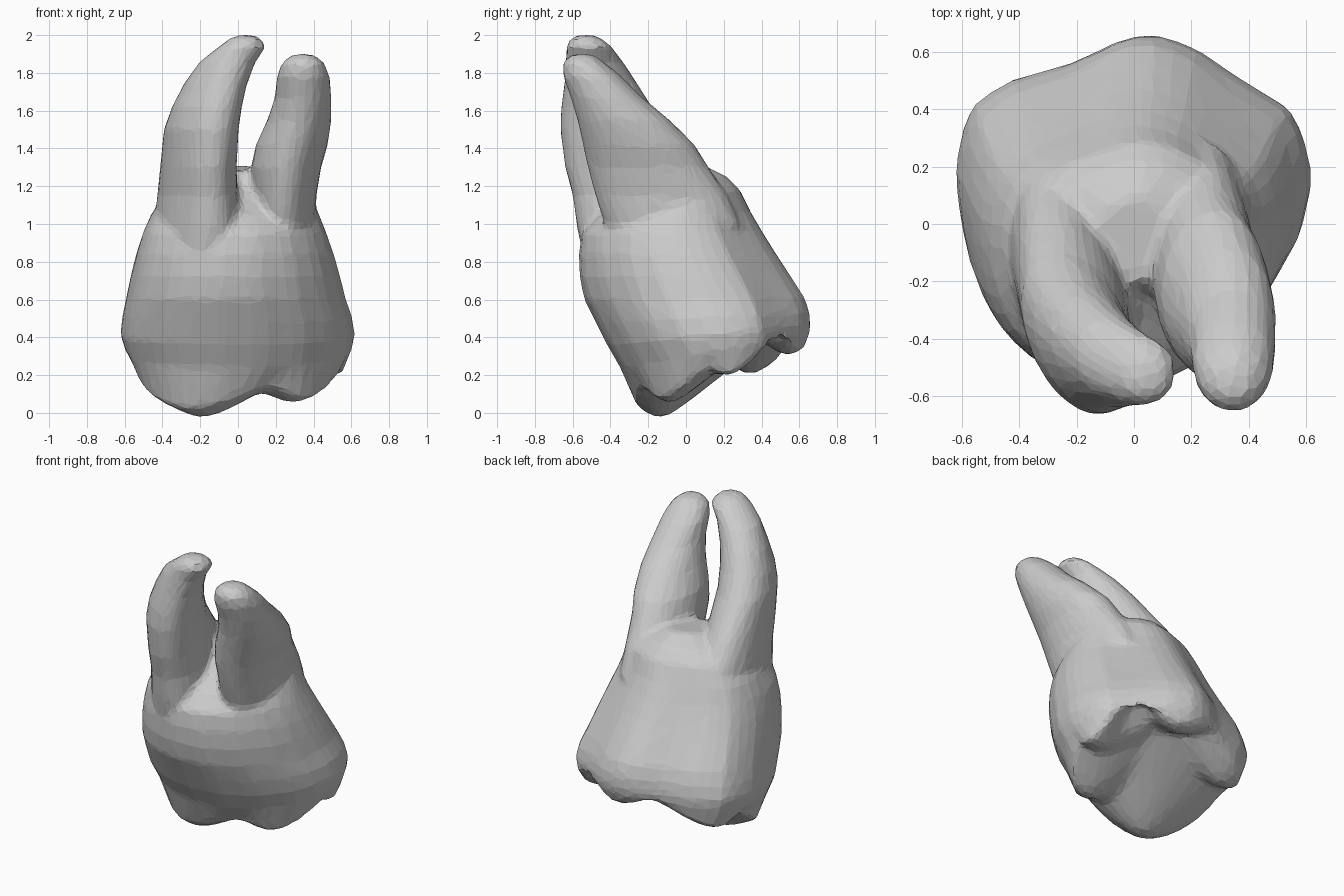
import bpy, bmesh, math
from mathutils import Vector

N = 48
bm = bmesh.new()


def loft(rings):
    """Skin a stack of closed rings and cap both ends."""
    loops = [[bm.verts.new(p) for p in ring] for ring in rings]
    for a, b in zip(loops, loops[1:]):
        for i in range(N):
            j = (i + 1) % N
            bm.faces.new((a[i], a[j], b[j], b[i]))
    bm.faces.new(loops[0][::-1])
    bm.faces.new(loops[-1])


def bump(d, w):
    return math.exp(-(d / w) ** 2)


# Five-cornered crown section in unit size, anticlockwise
OUTLINE = [(1, .05), (.96, .3), (.89, .49), (.6, .7), (.33, .91), (.08, 1),
           (-.1, .94), (-.35, .8), (-.72, .68), (-.9, .54), (-.97, .35),
           (-1, .1), (-.97, -.2), (-.92, -.45), (-.82, -.63), (-.68, -.79),
           (-.45, -.93), (-.15, -1), (.2, -.96), (.55, -.78), (.8, -.52),
           (.94, -.25)]


def outline_radius(t):
    """Distance from the centre to the crown outline at angle t."""
    d = Vector((math.cos(t), math.sin(t)))
    for i, p in enumerate(OUTLINE):
        p, q = Vector(p), Vector(OUTLINE[(i + 1) % len(OUTLINE)])
        e = q - p
        det = d.x * e.y - d.y * e.x
        r = (p.x * e.y - p.y * e.x) / det
        u = (p.x * d.y - p.y * d.x) / det
        if r > 0 and -1e-6 <= u <= 1 + 1e-6:
            return r
    return 1


ANGLES = [2 * math.pi * i / N for i in range(N)]
RADII = [outline_radius(t) for t in ANGLES]


def body_ring(fy, fz, by, bz, xl, xr, blend=1.0):
    """Tilted section from a front point to a back point; blend 0 is round."""
    ring = []
    for t, r in zip(ANGLES, RADII):
        r = 1 + (r - 1) * blend
        c, s = r * math.cos(t), r * math.sin(t)
        x = (xl + xr) / 2 + (xr - xl) / 2 * c
        k = (s + 1) / 2
        ring.append(Vector((x, fy + (by - fy) * k, fz + (bz - fz) * k)))
    return ring


def root_ring(z, cx, cy, rx, ry, lean=0.0):
    """Oval section; lean slides the front towards +x."""
    ring = []
    for t in ANGLES:
        c, s = math.cos(t), math.sin(t)
        ring.append(Vector((cx + rx * c - lean * s, cy + ry * s, z)))
    return ring


# Chewing surface: five blunt cone cusps that meet in V grooves
CUSPS = [(-0.19, -0.14, -0.07), (0.29, -0.09, 0.01), (0.48, 0.22, 0.15),
         (0.1, 0.54, 0.26), (-0.42, 0.34, 0.16)]


def chew(p, s):
    z = min(h + 0.8 * math.sqrt((0.7 * (p.x - x)) ** 2 + (p.y - y) ** 2 + 0.003)
            for x, y, h in CUSPS)
    z = min(z, p.z + 0.05 + 0.16 * (1 - s * s))
    notch = 0.09 * bump(math.hypot(p.x - 0.38, p.y - 0.43), 0.11)
    return Vector((p.x, p.y, z + notch))


# Crown and neck
rim = body_ring(-0.27, 0.12, 0.63, 0.38, -0.55, 0.56)
pit = Vector((0, 0.18, 0.25))
rings = [[chew(pit.lerp(p, s), s) for p in rim]
         for s in (0.03, 0.1, 0.2, 0.3, 0.4, 0.5, 0.6, 0.7, 0.8, 0.9, 1.0)]
for spec in [(-0.35, 0.24, 0.66, 0.41, -0.6, 0.605),
             (-0.42, 0.36, 0.67, 0.46, -0.625, 0.625),
             (-0.48, 0.48, 0.665, 0.53, -0.615, 0.61),
             (-0.54, 0.6, 0.64, 0.61, -0.595, 0.575),
             (-0.565, 0.72, 0.56, 0.73, -0.57, 0.545, 0.9),
             (-0.57, 0.84, 0.48, 0.85, -0.54, 0.51, 0.8),
             (-0.555, 0.95, 0.41, 0.96, -0.505, 0.47, 0.7),
             (-0.46, 1.05, 0.35, 1.06, -0.46, 0.43, 0.6),
             (-0.32, 1.14, 0.29, 1.18, -0.37, 0.39, 0.5),
             (-0.25, 1.2, 0.22, 1.25, -0.27, 0.3, 0.5),
             (-0.2, 1.28, 0.1, 1.31, -0.12, 0.13, 0.5)]:
    rings.append(body_ring(*spec))
loft(rings)

# Left root, curling over at the tip
loft([root_ring(*r) for r in [
    (0.8, -0.22, -0.19, 0.22, 0.35, 0.06), (1.0, -0.215, -0.19, 0.22, 0.39, 0.07),
    (1.15, -0.215, -0.22, 0.2, 0.38, 0.07), (1.3, -0.21, -0.29, 0.19, 0.35, 0.07),
    (1.5, -0.195, -0.38, 0.185, 0.285, 0.07),
    (1.62, -0.165, -0.42, 0.175, 0.24, 0.06),
    (1.74, -0.12, -0.45, 0.16, 0.195, 0.05), (1.86, -0.055, -0.485, 0.145, 0.15, 0.03),
    (1.94, 0.025, -0.515, 0.125, 0.12), (1.985, 0.04, -0.53, 0.08, 0.08),
    (2.0, 0.04, -0.53, 0.04, 0.04)]])

# Right root
loft([root_ring(*r) for r in [
    (0.8, 0.22, -0.07, 0.19, 0.33), (1.0, 0.235, -0.07, 0.175, 0.36),
    (1.15, 0.245, -0.13, 0.17, 0.35), (1.3, 0.255, -0.2, 0.185, 0.32),
    (1.42, 0.285, -0.25, 0.19, 0.295), (1.55, 0.325, -0.33, 0.17, 0.245),
    (1.67, 0.345, -0.42, 0.15, 0.19), (1.78, 0.345, -0.495, 0.14, 0.155),
    (1.85, 0.345, -0.54, 0.115, 0.115), (1.89, 0.345, -0.55, 0.07, 0.07),
    (1.9, 0.345, -0.55, 0.03, 0.03)]])

bmesh.ops.recalc_face_normals(bm, faces=bm.faces)
mesh = bpy.data.meshes.new("tooth")
bm.to_mesh(mesh)
bm.free()

mat = bpy.data.materials.new("plain grey")
mat.diffuse_color = (0.6, 0.6, 0.6, 1)
mesh.materials.append(mat)
tooth = bpy.data.objects.new("tooth", mesh)
bpy.context.collection.objects.link(tooth)

# Fuse crown and roots, soften the joins, then reduce to coarse facets
fuse = tooth.modifiers.new("fuse", 'REMESH')
fuse.mode = 'VOXEL'
fuse.voxel_size = 0.022
soften = tooth.modifiers.new("soften", 'SMOOTH')
soften.factor = 0.5
soften.iterations = 4
facets = tooth.modifiers.new("facets", 'DECIMATE')
facets.ratio = 0.08
